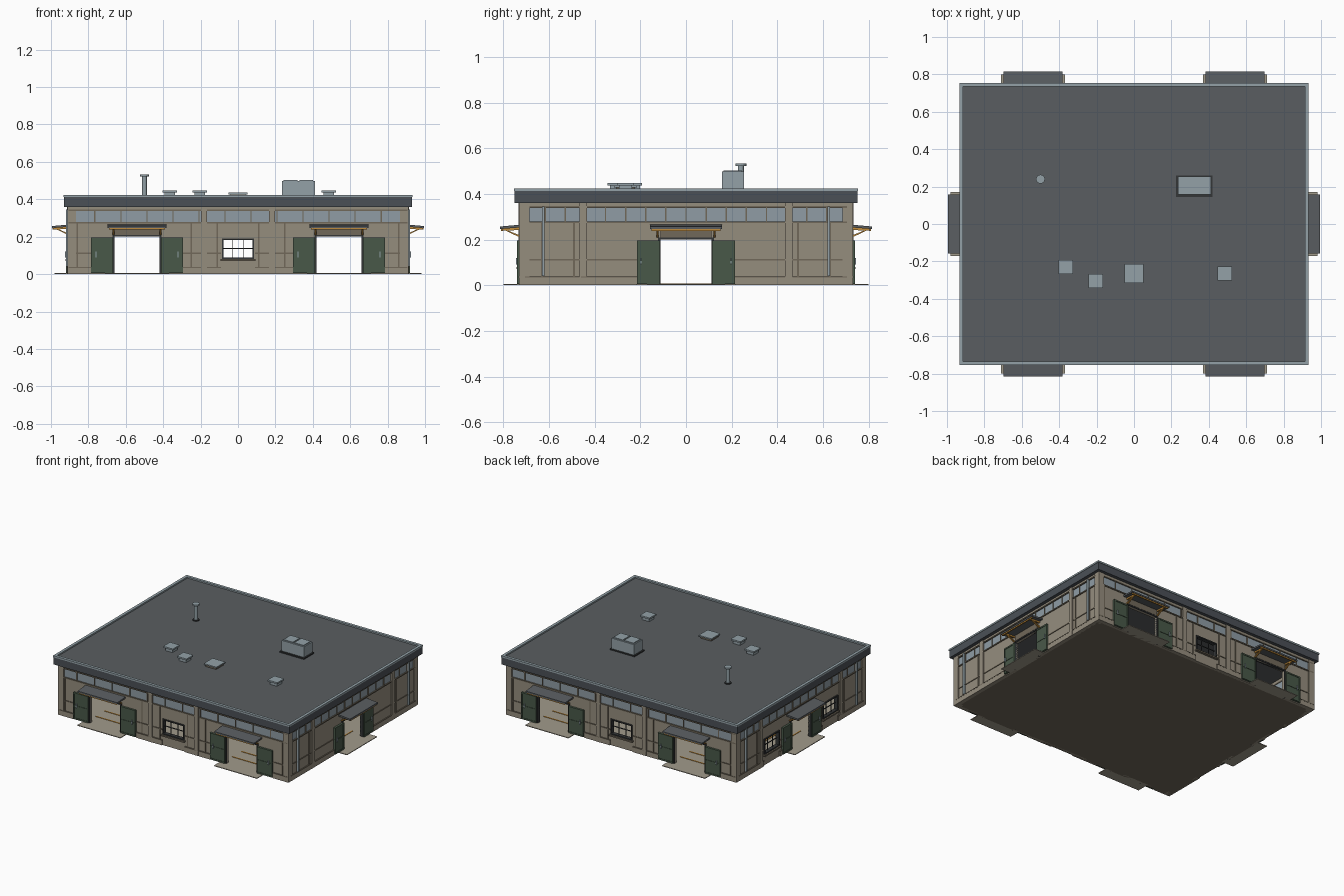
import bpy
import bmesh
import math
from mathutils import Matrix

if "Cube" in bpy.data.objects:
    bpy.data.objects.remove(bpy.data.objects["Cube"])


def material(name, r, g, b):
    lin = [(c / 255) ** 2.2 for c in (r, g, b)] + [1]
    m = bpy.data.materials.new(name)
    m.use_nodes = True
    m.diffuse_color = lin
    m.node_tree.nodes["Principled BSDF"].inputs["Base Color"].default_value = lin
    return m


WALL = material("tan wall", 148, 140, 125)
TRIM = material("brown trim", 112, 104, 90)
ROOF = material("grey roof", 90, 94, 97)
FASCIA = material("slate fascia", 76, 81, 87)
METAL = material("pale metal", 146, 160, 166)
GLASS = material("blue grey glass", 142, 155, 163)
GREEN = material("green door", 74, 89, 74)
WOOD = material("orange timber", 190, 138, 62)
FLOOR = material("pale concrete", 160, 153, 138)
DARK = material("dark metal", 55, 57, 58)


def finish(name, bm, mat, turn=0):
    bm.transform(Matrix.Rotation(turn, 4, "Z"))
    bmesh.ops.recalc_face_normals(bm, faces=bm.faces)
    me = bpy.data.meshes.new(name)
    bm.to_mesh(me)
    bm.free()
    me.materials.append(mat)
    ob = bpy.data.objects.new(name, me)
    bpy.context.collection.objects.link(ob)
    return ob


def prism(bm, profile, u0, u1):
    """Extrude a (depth, height) profile along the wall; depth points outwards."""
    a, b = ([bm.verts.new((u, -d, z)) for d, z in profile] for u in (u0, u1))
    bm.faces.new(a)
    bm.faces.new(b[::-1])
    n = len(a)
    for i in range(n):
        j = (i + 1) % n
        bm.faces.new((a[i], a[j], b[j], b[i]))


def prisms(name, mat, parts, turn=0):
    bm = bmesh.new()
    for profile, u0, u1 in parts:
        prism(bm, profile, u0, u1)
    return finish(name, bm, mat, turn)


def boxes(name, mat, parts, turn=0):
    """Each part is (u0, u1, depth0, depth1, z0, z1)."""
    return prisms(name, mat, [([(d0, z0), (d1, z0), (d1, z1), (d0, z1)], u0, u1)
                              for u0, u1, d0, d1, z0, z1 in parts], turn)


def block(name, mat, x, y, sx, sy, z0, z1):
    return boxes(name, mat, [(x - sx / 2, x + sx / 2, -y - sy / 2, -y + sy / 2, z0, z1)])


def ring(name, mat, ox, oy, w, z0, z1):
    return boxes(name, mat, [(-ox, ox, s * oy, s * (oy - w), z0, z1) for s in (-1, 1)]
                 + [(s * ox, s * (ox - w), w - oy, oy - w, z0, z1) for s in (-1, 1)])


def cylinder(name, mat, x, y, r, z0, z1):
    bm = bmesh.new()
    bmesh.ops.create_cone(bm, cap_ends=True, segments=16, radius1=r, radius2=r, depth=z1 - z0,
                          matrix=Matrix.Translation((x, y, (z0 + z1) / 2)))
    return finish(name, bm, mat)


def entrance(side, turn, face, c, hw, d0, d1):
    """Sliding leaves, jambs, canopy with brackets, and apron around one doorway."""
    for s, tag in ((-1, "a"), (1, "b")):
        leaf = sorted((c + s * d0, c + s * d1))
        mid = sum(leaf) / 2
        boxes(f"{side}_door_leaf_{tag}", GREEN, [(*leaf, face, face + .012, .006, .195)], turn)
        boxes(f"{side}_door_rails_{tag}", GREEN,
              [(leaf[0], leaf[1], face, face + .015, z, z + .01) for z in (.006, .095, .185)]
              + [(u, u + .008, face, face + .015, .006, .195) for u in (leaf[0], leaf[1] - .008)], turn)
        boxes(f"{side}_door_handle_{tag}", METAL,
              [(mid + s * .03, mid + s * .036, face, face + .02, .09, .12)], turn)
    boxes(f"{side}_door_frame", DARK, [
        (c - hw - .01, c - hw, face - .02, face + .006, 0, .2),
        (c + hw, c + hw + .01, face - .02, face + .006, 0, .2),
        (c - hw - .01, c + hw + .01, face - .02, face + .006, .2, .208)], turn)
    boxes(f"{side}_door_header", TRIM, [(c - hw, c + hw, face, face + .008, .208, .25)], turn)
    prisms(f"{side}_canopy", ROOF,
           [([(face, .253), (face + .09, .246), (face + .09, .257), (face, .265)], c - .157, c + .157)], turn)
    strut = [(face, .208), (face, .217), (face + .07, .246), (face + .08, .246)]
    beam = [(face, .242), (face + .085, .238), (face + .085, .247), (face, .253)]
    prisms(f"{side}_canopy_brackets", WOOD,
           [(p, c + s * .125 - .005, c + s * .125 + .005) for s in (-1, 1) for p in (strut, beam)]
           + [([(face + .078, .238), (face + .086, .238), (face + .086, .247), (face + .078, .247)],
               c - .15, c + .15)], turn)
    boxes(f"{side}_apron", FLOOR, [(c - .17, c + .17, face - .02, face + .075, 0, .005)], turn)
    boxes(f"{side}_floor_stripe", WOOD,
          [(c - .15, c + .15, face - d - .008, face - d, .004, .007) for d in (.1, .2)], turn)


def window(side, turn, face, c):
    """Open framed window with a sill and glazing bars."""
    l, r = c - .085, c + .085
    boxes(f"{side}_window_frame", DARK, [
        (l, l + .008, face - .02, face + .008, .08, .19), (r - .008, r, face - .02, face + .008, .08, .19),
        (l, r, face - .02, face + .008, .182, .19), (l, r, face - .02, face + .008, .08, .088)], turn)
    boxes(f"{side}_window_bars", DARK,
          [(c + k * .028 - .002, c + k * .028 + .002, face - .012, face - .007, .085, .185) for k in (-1, 1)]
          + [(l, r, face - .012, face - .007, .134, .139)], turn)
    boxes(f"{side}_window_sill", TRIM, [(l - .008, r + .008, face - .01, face + .018, .07, .08)], turn)


def wall(side, turn, face, half, doors, windows, piers, battens, pane):
    hw, d0, d1 = doors[0][1:]
    gaps = sorted([(c - w, c + w, 0, .2) for c, w, _, _ in doors]
                  + [(c - .085, c + .085, .08, .19) for c in windows])
    inner = face - .02
    parts, u = [], -half
    for a, b, z0, z1 in gaps:
        parts += [(u, a, inner, face, 0, .28), (a, b, inner, face, z1, .28)]
        if z0:
            parts.append((a, b, inner, face, 0, z0))
        u = b
    parts += [(u, half, inner, face, 0, .28), (-half, half, inner, face, .34, .365)]
    boxes(f"{side}_wall", WALL, parts, turn)

    # High window band
    boxes(f"{side}_high_glass", GLASS, [(-half, half, inner + .004, face - .002, .28, .34)], turn)
    n = round(2 * half / pane)
    boxes(f"{side}_high_mullions", TRIM,
          [(-half + 2 * half * i / n - .003, -half + 2 * half * i / n + .003, inner, face + .003, .28, .34)
           for i in range(1, n)]
          + [(-half, half, inner, face + .006, z, z + .008) for z in (.272, .338)], turn)

    # Piers, battens and belts, with belts broken at doors and windows
    boxes(f"{side}_piers", WALL, [(p - .016, p + .016, inner, face + .008, 0, .362) for p in piers], turn)
    boxes(f"{side}_battens", TRIM, [(b - .004, b + .004, face, face + .004, .035, .275) for b in battens], turn)
    clear = sorted([(c - e, c + e) for c, _, _, e in doors] + [(c - .09, c + .09) for c in windows])
    edges = [-half] + [e for pair in clear for e in pair] + [half]
    spans = list(zip(edges[::2], edges[1::2]))
    boxes(f"{side}_belts", TRIM, [(a, b, face, face + .004, .108, .115) for a, b in spans], turn)
    boxes(f"{side}_plinth", WALL, [(a, b, face, face + .007, 0, .033) for a, b in spans], turn)
    boxes(f"{side}_plinth_cap", TRIM, [(a, b, face, face + .008, .033, .039) for a, b in spans], turn)
    for i, (c, *_) in enumerate(doors):
        entrance(f"{side}_{i + 1}", turn, face, c, hw, d0, d1)
    for i, c in enumerate(windows):
        window(f"{side}_{i + 1}", turn, face, c)


# Walls: the long pair match, the short pair differ by two windows
LONG = [(c, .12, .128, .245) for c in (-.54, .54)]
SHORT = [(0, .112, .114, .214)]
for side, turn in (("front", 0), ("back", math.pi)):
    wall(side, turn, .725, .905, LONG, [0], (-.183, .183), (-.86, -.25, -.11, .11, .25, .86), .14)
for side, turn, wins in (("right", math.pi / 2, []), ("left", -math.pi / 2, [-.33, .33])):
    wall(side, turn, .905, .705, SHORT, wins, (-.45, .45), (-.63, -.49, -.44, .44, .49, .63), .09)
    # Downpipes
    boxes(f"{side}_downpipes", METAL,
          [(s * .625 - .006, s * .625 + .006, .905, .919, .04, .345) for s in (-1, 1)], turn)
for sx in (-1, 1):
    for sy in (-1, 1):
        block("corner_post", WALL, sx * .8885, sy * .7085, .045, .045, 0, .362)

# Floor and roof
block("base_slab", TRIM, 0, 0, 1.81, 1.45, 0, .002)
block("inner_floor", FLOOR, 0, 0, 1.77, 1.41, .002, .004)
block("roof_deck", ROOF, 0, 0, 1.84, 1.48, .362, .414)
ring("roof_fascia", FASCIA, .931, .751, .02, .36, .412)
ring("roof_coping", METAL, .934, .754, .02, .412, .424)

# Roof ventilators
for x, y in ((-.365, -.23), (-.205, -.305), (.485, -.265)):
    block("vent_neck", METAL, x, y, .055, .055, .414, .436)
    block("vent_cap", METAL, x, y, .076, .076, .436, .447)
block("hatch_curb", TRIM, 0, -.265, .085, .085, .414, .427)
block("hatch_lid", METAL, 0, -.265, .1, .1, .427, .436)

# Rooftop air unit
block("air_unit_curb", DARK, .323, .202, .195, .115, .414, .422)
block("air_unit_body", METAL, .323, .205, .176, .096, .422, .497)
for k in (-1, 1):
    block("air_unit_lid", METAL, .323 + k * .042, .205, .074, .08, .497, .503)

# Flue
cylinder("flue_pipe", METAL, -.5, .24, .013, .414, .522)
cylinder("flue_collar", DARK, -.5, .24, .022, .414, .42)
cylinder("flue_cap", METAL, -.5, .24, .024, .522, .532)
